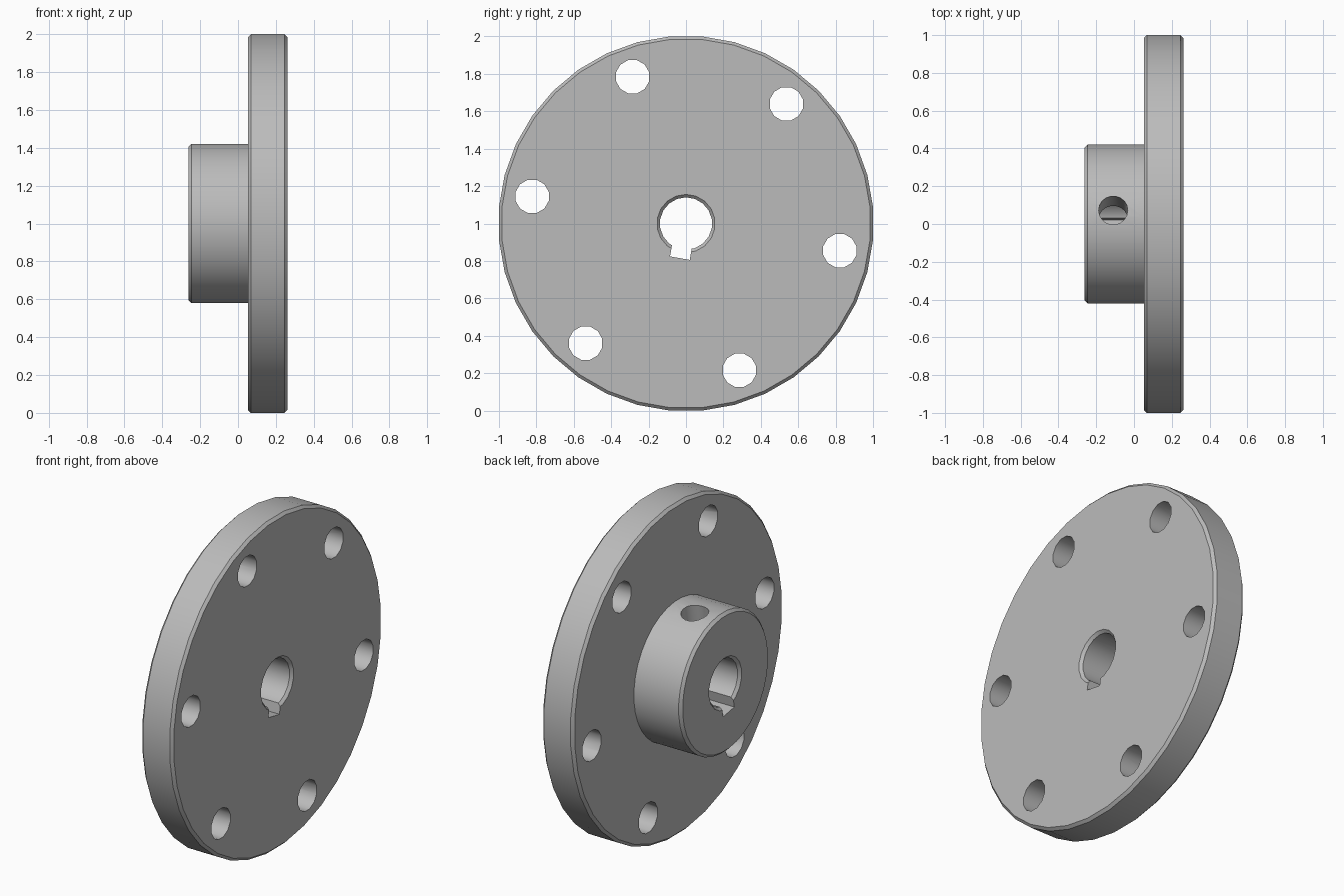
import bpy, bmesh
from math import radians, sin, cos, pi
from mathutils import Matrix

cube = bpy.data.objects.get("Cube")
if cube:
    bpy.data.objects.remove(cube)

CENTRE = Matrix.Translation((0, 0, 1))
BEVEL = 0.016
KEY_ANGLE = radians(-10)      # turn of keyway, set screw and bolt pattern

grey = bpy.data.materials.new("grey metal")
grey.use_nodes = True
colour = (0.5, 0.5, 0.5, 1)
grey.diffuse_color = colour
grey.node_tree.nodes["Principled BSDF"].inputs["Base Color"].default_value = colour


def add_object(name, bm, matrix=CENTRE):
    bmesh.ops.transform(bm, matrix=matrix, verts=bm.verts)
    bmesh.ops.recalc_face_normals(bm, faces=bm.faces)
    mesh = bpy.data.meshes.new(name)
    bm.to_mesh(mesh)
    bm.free()
    mesh.materials.append(grey)
    obj = bpy.data.objects.new(name, mesh)
    bpy.context.collection.objects.link(obj)
    return obj


def lathe(name, profile, sides, matrix=CENTRE):
    """Solid turned about the x axis from (x, radius) points."""
    bm = bmesh.new()
    rings = []
    for x, r in profile:
        angles = [2 * pi * (i + 0.5) / sides for i in range(sides)]
        rings.append([bm.verts.new((x, r * cos(a), r * sin(a))) for a in angles])
    for a, b in zip(rings, rings[1:]):
        for i in range(sides):
            j = (i + 1) % sides
            bm.faces.new((a[i], a[j], b[j], b[i]))
    bm.faces.new(rings[0])
    bm.faces.new(rings[-1])
    return add_object(name, bm, matrix)


# Flange and hub turned as one solid
left, step, right = -0.262, 0.052, 0.262
rim, hub = 1 / cos(pi / 36), 0.422
body = lathe("flanged_hub", [
    (left, hub - BEVEL), (left + BEVEL, hub), (step, hub),
    (step, rim - BEVEL), (step + BEVEL, rim),
    (right - BEVEL, rim), (right, rim - BEVEL)], 36)

# Shaft bore, chamfered at both ends
cutters = [lathe("bore_cutter", [
    (left - 0.02, 0.176), (left + BEVEL, 0.14),
    (right - BEVEL, 0.14), (right + 0.02, 0.176)], 18)]

# Keyway slot below the bore
turn = CENTRE @ Matrix.Rotation(KEY_ANGLE, 4, 'X')
bm = bmesh.new()
bmesh.ops.create_cube(bm, size=1)
slot = Matrix.Translation((0, 0, -0.094)) @ Matrix.Diagonal((0.8, 0.107, 0.188, 1))
cutters.append(add_object("keyway_cutter", bm, turn @ slot))

# Set screw hole, opposite the keyway
upright = Matrix.Translation((-0.11, 0, 0)) @ Matrix.Rotation(-pi / 2, 4, 'Y')
cutters.append(lathe("set_screw_cutter", [(0.05, 0.077), (0.6, 0.077)], 18, turn @ upright))

# Six bolt holes
for i in range(6):
    a = KEY_ANGLE + i * pi / 3
    place = CENTRE @ Matrix.Translation((0, 0.835 * cos(a), 0.835 * sin(a)))
    cutters.append(lathe("bolt_hole_cutter", [(-0.02, 0.092), (0.4, 0.092)], 12, place))

# Cut the openings, then drop the cutters
bpy.context.view_layer.objects.active = body
for cutter in cutters:
    mod = body.modifiers.new("cut", 'BOOLEAN')
    mod.operation = 'DIFFERENCE'
    mod.solver = 'EXACT'
    mod.object = cutter
    bpy.ops.object.modifier_apply(modifier=mod.name)
    bpy.data.objects.remove(cutter)

# Smooth the round walls and keep the edges crisp
bpy.ops.object.select_all(action='DESELECT')
body.select_set(True)
bpy.ops.object.shade_smooth_by_angle(angle=radians(32))
